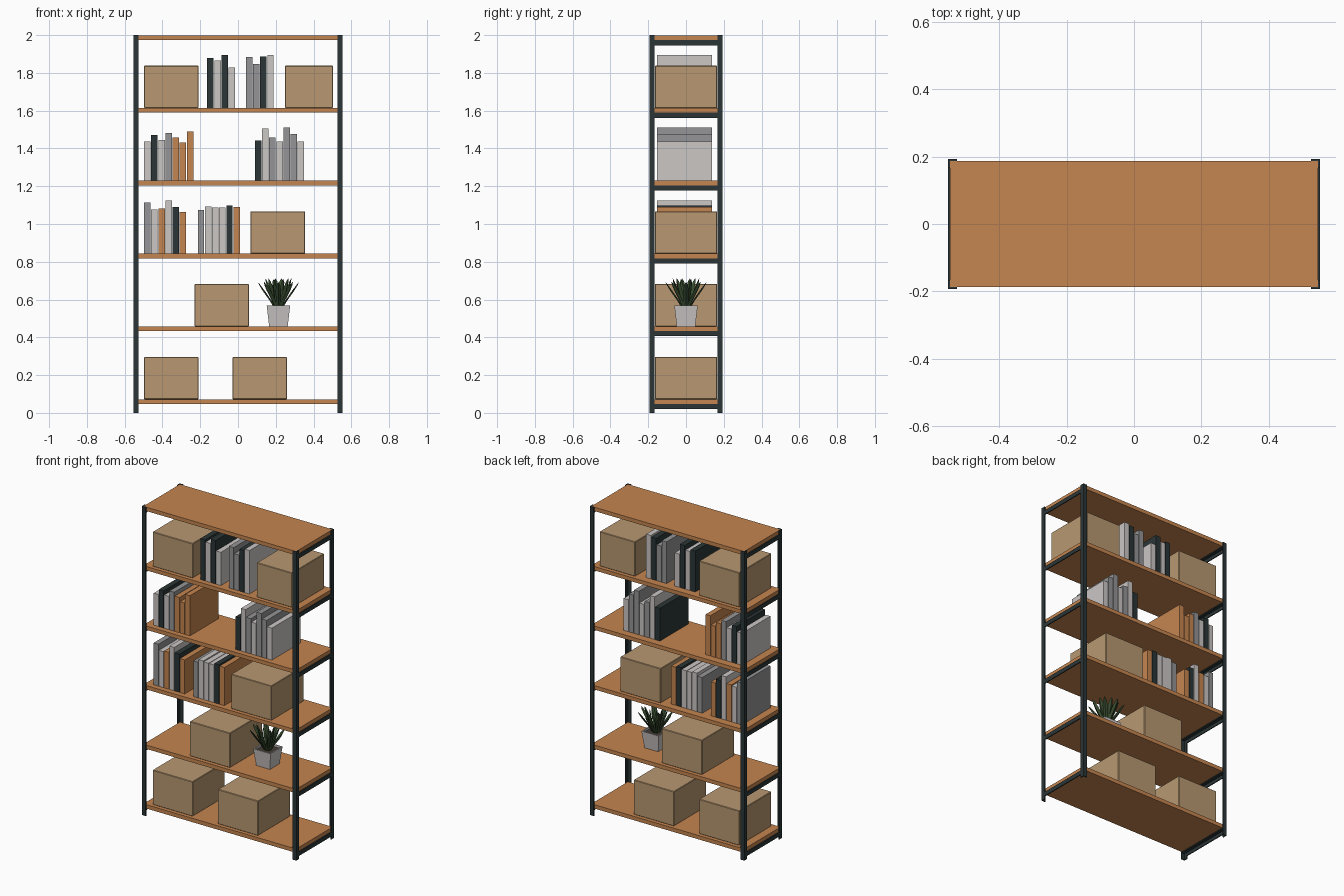
import bpy, bmesh, math
from mathutils import Vector

if "Cube" in bpy.data.objects:
    bpy.data.objects.remove(bpy.data.objects["Cube"])


def material(name, rgb):
    m = bpy.data.materials.new(name)
    m.diffuse_color = (*rgb, 1)
    m.use_nodes = True
    m.node_tree.nodes["Principled BSDF"].inputs["Base Color"].default_value = m.diffuse_color
    return m


WOOD = material("warm wood", (0.56, 0.235, 0.08))
STEEL = material("dark steel", (0.024, 0.036, 0.037))
CARD = material("cardboard", (0.48, 0.315, 0.165))
LIGHT = material("pale grey", (0.60, 0.57, 0.56))
GREY = material("mid grey", (0.30, 0.30, 0.31))
LEAF = material("leaf green", (0.040, 0.075, 0.030))
SOIL = material("soil", (0.06, 0.045, 0.035))


def finish(name, bm, mat):
    bmesh.ops.recalc_face_normals(bm, faces=bm.faces)
    me = bpy.data.meshes.new(name)
    bm.to_mesh(me)
    bm.free()
    me.materials.append(mat)
    ob = bpy.data.objects.new(name, me)
    bpy.context.collection.objects.link(ob)
    return ob


def block(name, x, y, z, mat, bevel=0):
    """Box from (min, max) pairs."""
    bm = bmesh.new()
    bmesh.ops.create_cube(bm, size=1)
    for v in bm.verts:
        v.co = [a[0] if c < 0 else a[1] for a, c in zip((x, y, z), v.co)]
    if bevel:
        bmesh.ops.bevel(bm, geom=bm.edges[:], offset=bevel, segments=1, affect='EDGES')
    return finish(name, bm, mat)


def prism(name, profile, direction, mat):
    """Extrude a closed outline of 3D points along a vector."""
    bm = bmesh.new()
    f = bm.faces.new([bm.verts.new(p) for p in profile])
    ext = bmesh.ops.extrude_face_region(bm, geom=[f])["geom"]
    bmesh.ops.translate(bm, vec=direction, verts=[g for g in ext if isinstance(g, bmesh.types.BMVert)])
    return finish(name, bm, mat)


HX, HY, W, T = 0.553, 0.193, 0.027, 0.006
LEVELS = [0.072, 0.458, 0.843, 1.229, 1.614, 1.998]
ANGLE = [(0, 0), (W, 0), (W, T), (T, T), (T, W), (0, W)]

# angle-iron corner posts
for sx in (-1, 1):
    for sy in (-1, 1):
        prism("corner_post", [(sx * (HX - a), sy * (HY - b), 0) for a, b in ANGLE], (0, 0, 2), STEEL)

# shelf boards with angle-iron side rails underneath
for z in LEVELS:
    block("shelf_board", (-HX + T, HX - T), (-HY + T, HY - T), (z - 0.025, z), WOOD)
    for s in (-1, 1):
        prism("side_rail", [(s * (HX - a), -HY + T, z - 0.025 - b) for a, b in ANGLE],
              (0, 2 * (HY - T), 0), STEEL)

# cardboard boxes: shelf level, left, right
for lv, x0, x1 in [(0, -0.497, -0.209), (0, -0.029, 0.259), (1, -0.230, 0.058),
                   (2, 0.066, 0.355), (4, -0.497, -0.209), (4, 0.249, 0.503)]:
    z = LEVELS[lv]
    block("storage_box", (x0, x1), (-0.165, 0.165), (z, z + 0.224), CARD, 0.003)

# rows of books: shelf level, left edge, colour letters, heights in hundredths
COVERS = {"d": STEEL, "l": LIGHT, "g": GREY, "w": WOOD}
ROWS = [
    (4, -0.163, "dldl", (26.5, 25.2, 28.1, 21.5)),
    (4, 0.042, "ggdl", (27, 23.2, 27.2, 28.1)),
    (3, -0.497, "ldlgwww", (20.7, 24.1, 21.5, 25.2, 22.8, 20.2, 26)),
    (3, 0.090, "dlglggl", (21.2, 27.6, 22.8, 20.7, 28.1, 24.7, 20.7)),
    (2, -0.497, "glwldw", (27.1, 23.3, 23.9, 28.1, 24.7, 22)),
    (2, -0.213, "gllldw", (23.1, 24.9, 24.4, 24.4, 25.4, 24.7)),
]
for lv, x, covers, heights in ROWS:
    z = LEVELS[lv]
    for i, (c, h) in enumerate(zip(covers, heights)):
        a = x + i * 0.0377
        block("book", (a, a + 0.034), (-0.153, 0.138), (z, z + h / 100), COVERS[c])

# tapered square pot with a recessed top
PX, PZ = 0.214, LEVELS[1]
bm = bmesh.new()
rings = []
for r, h in [(0.049, 0), (0.062, 0.11), (0.055, 0.11), (0.054, 0.095)]:
    rings.append([bm.verts.new((PX + sx * r, sy * r, PZ + h))
                  for sx, sy in ((-1, -1), (1, -1), (1, 1), (-1, 1))])
for lo, hi in zip(rings, rings[1:]):
    for i in range(4):
        bm.faces.new((lo[i], lo[i - 1], hi[i - 1], hi[i]))
bm.faces.new(rings[0])
bm.faces.new(rings[-1])
finish("plant_pot", bm, LIGHT)
block("pot_soil", (PX - 0.053, PX + 0.053), (-0.053, 0.053), (PZ + 0.094, PZ + 0.099), SOIL)


def leaf(turn, reach, height, width):
    """Pointed blade with a keeled three-sided section, leaning outward."""
    out = Vector((math.cos(turn), math.sin(turn), 0))
    side = Vector((-out.y, out.x, 0))
    base = Vector((PX, 0, PZ + 0.09)) + out * 0.012
    bm = bmesh.new()
    rows = []
    for t, w in [(0, 0.6), (0.35, 0.9), (0.7, 1.0), (0.9, 0.6)]:
        p = base + out * reach * t ** 1.2 + Vector((0, 0, height * t))
        h = w * width / 2
        rows.append([bm.verts.new(q) for q in
                     (p - side * h, p + out * h * 0.6 - Vector((0, 0, h * 0.2)), p + side * h)])
    for a, b in zip(rows, rows[1:]):
        for i in range(3):
            bm.faces.new((a[i], a[i - 1], b[i - 1], b[i]))
    tip = bm.verts.new(base + out * reach + Vector((0, 0, height)))
    for i in range(3):
        bm.faces.new((rows[-1][i], rows[-1][i - 1], tip))
    bm.faces.new(rows[0])
    finish("plant_leaf", bm, LEAF)


# three whorls of leaves: count, reach, height, width, turn offset
for n, reach, height, width, offset in [(8, 0.096, 0.145, 0.030, 0.0),
                                        (6, 0.060, 0.165, 0.030, 0.3),
                                        (4, 0.025, 0.160, 0.026, 0.7)]:
    for i in range(n):
        leaf(offset + i * math.tau / n, reach, height, width)
